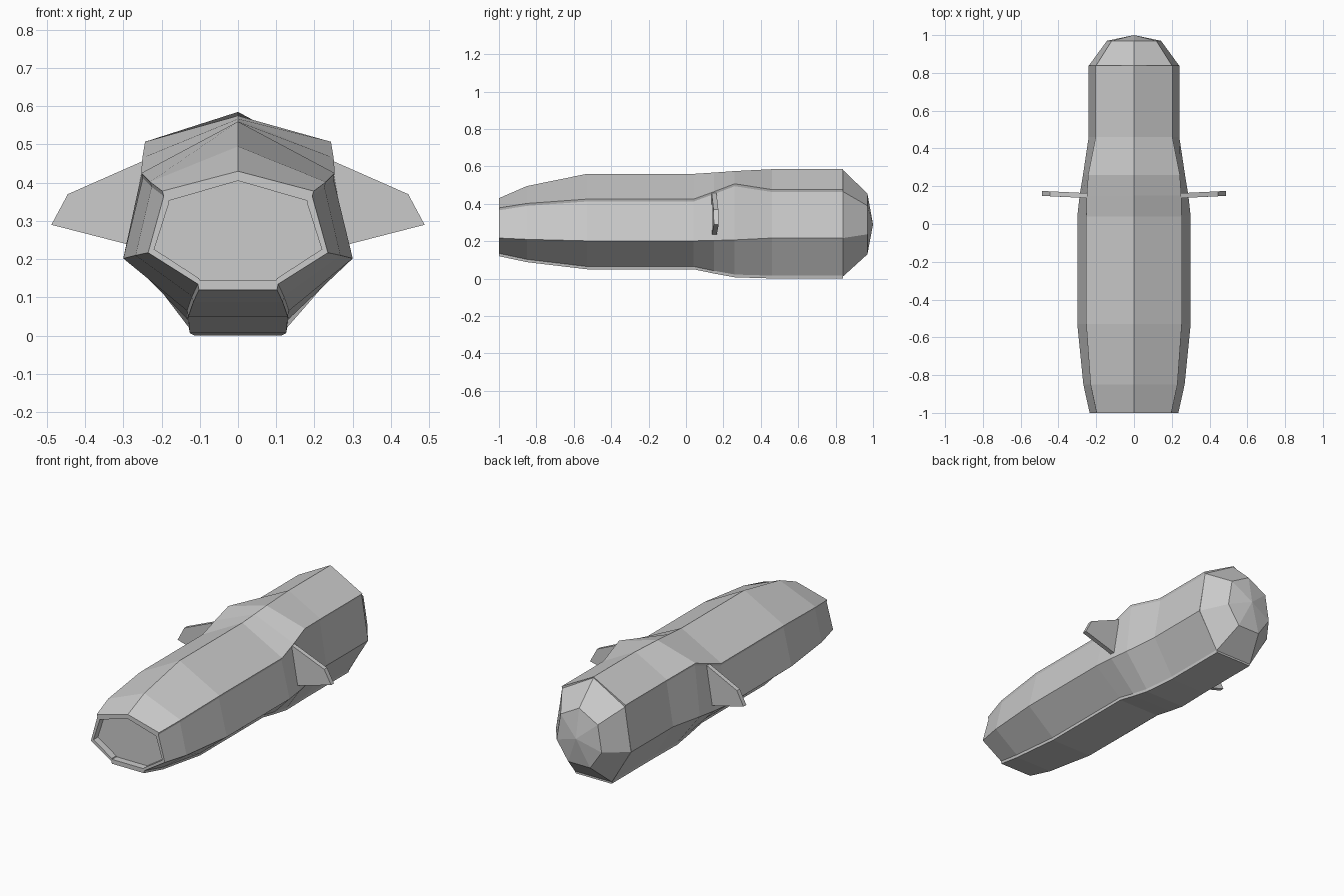
import bpy, bmesh

if "Cube" in bpy.data.objects:
    bpy.data.objects.remove(bpy.data.objects["Cube"])

grey = bpy.data.materials.new("light grey")
grey.diffuse_color = (0.6, 0.6, 0.6, 1)
grey.use_nodes = True
grey.node_tree.nodes["Principled BSDF"].inputs["Base Color"].default_value = grey.diffuse_color


def make_object(name, bm):
    bmesh.ops.recalc_face_normals(bm, faces=bm.faces)
    mesh = bpy.data.meshes.new(name)
    bm.to_mesh(mesh)
    bm.free()
    mesh.materials.append(grey)
    obj = bpy.data.objects.new(name, mesh)
    bpy.context.collection.objects.link(obj)
    return obj


def ring(bm, y, half):
    """Closed symmetric ring; half runs from the ridge down the right side."""
    pts = half + [(-x, z) for x, z in reversed(half) if x > 0]
    return [bm.verts.new((x, y, z)) for x, z in pts]


def bridge(bm, a, b):
    n = len(a)
    for i in range(n):
        j = (i + 1) % n
        bm.faces.new((a[i], a[j], b[j], b[i]))


# Hull stations: y, ridge z, shoulder (x, z), waist (x, z), keel (x, z)
stations = [
    (-1.00, 0.430, 0.198, 0.378, 0.235, 0.217, 0.105, 0.135),
    (-0.85, 0.495, 0.230, 0.402, 0.268, 0.210, 0.120, 0.103),
    (-0.53, 0.560, 0.253, 0.425, 0.300, 0.202, 0.133, 0.065),
    (0.04, 0.560, 0.253, 0.425, 0.300, 0.202, 0.133, 0.065),
    (0.15, 0.567, 0.250, 0.465, 0.288, 0.204, 0.131, 0.042),
    (0.26, 0.575, 0.243, 0.507, 0.270, 0.207, 0.129, 0.022),
    (0.46, 0.585, 0.203, 0.476, 0.240, 0.217, 0.118, 0.016),
    (0.84, 0.585, 0.203, 0.476, 0.240, 0.217, 0.118, 0.016),
]

# Hull with a small roof overhang and a thin keel plate edge
bm = bmesh.new()
rings = []
for y, top, sx, sz, wx, wz, kx, kz in stations:
    rings.append(ring(bm, y, [(0, top), (sx, sz), (sx - 0.004, sz - 0.013),
                              (wx, wz), (kx, kz), (kx - 0.003, kz - 0.015)]))
for a, b in zip(rings, rings[1:]):
    bridge(bm, a, b)
bm.faces.new(rings[-1])

# Recessed front opening
inner = [(0, 0.405), (0.18, 0.353), (0.181, 0.345),
         (0.219, 0.226), (0.102, 0.150), (0.100, 0.145)]
lip = ring(bm, -1.0, inner)
back = ring(bm, -0.96, inner)
bridge(bm, rings[0], lip)
bridge(bm, lip, back)
bm.faces.new(back)
make_object("hull", bm)

# Faceted rear dome
bm = bmesh.new()
base = ring(bm, 0.84, [(0, 0.58), (0.2, 0.465), (0.238, 0.217), (0.118, 0.012)])
cap = ring(bm, 0.97, [(0, 0.455), (0.118, 0.390), (0.143, 0.237), (0.07, 0.130)])
tip = bm.verts.new((0, 1.0, 0.29))
bridge(bm, base, cap)
for i in range(len(cap)):
    bm.faces.new((cap[i], cap[(i + 1) % len(cap)], tip))
bm.faces.new(base)
make_object("rear_dome", bm)

# Side fins: outline in x, z with a slightly swept y centre
outline = [(0.20, 0.478, 0.148), (0.445, 0.370, 0.160),
           (0.488, 0.290, 0.162), (0.20, 0.216, 0.148)]
for side, name in ((1, "right_fin"), (-1, "left_fin")):
    bm = bmesh.new()
    front = [bm.verts.new((side * x, y - 0.013, z)) for x, z, y in outline]
    rear = [bm.verts.new((side * x, y + 0.013, z)) for x, z, y in outline]
    bridge(bm, front, rear)
    bm.faces.new(front)
    bm.faces.new(rear)
    make_object(name, bm)
